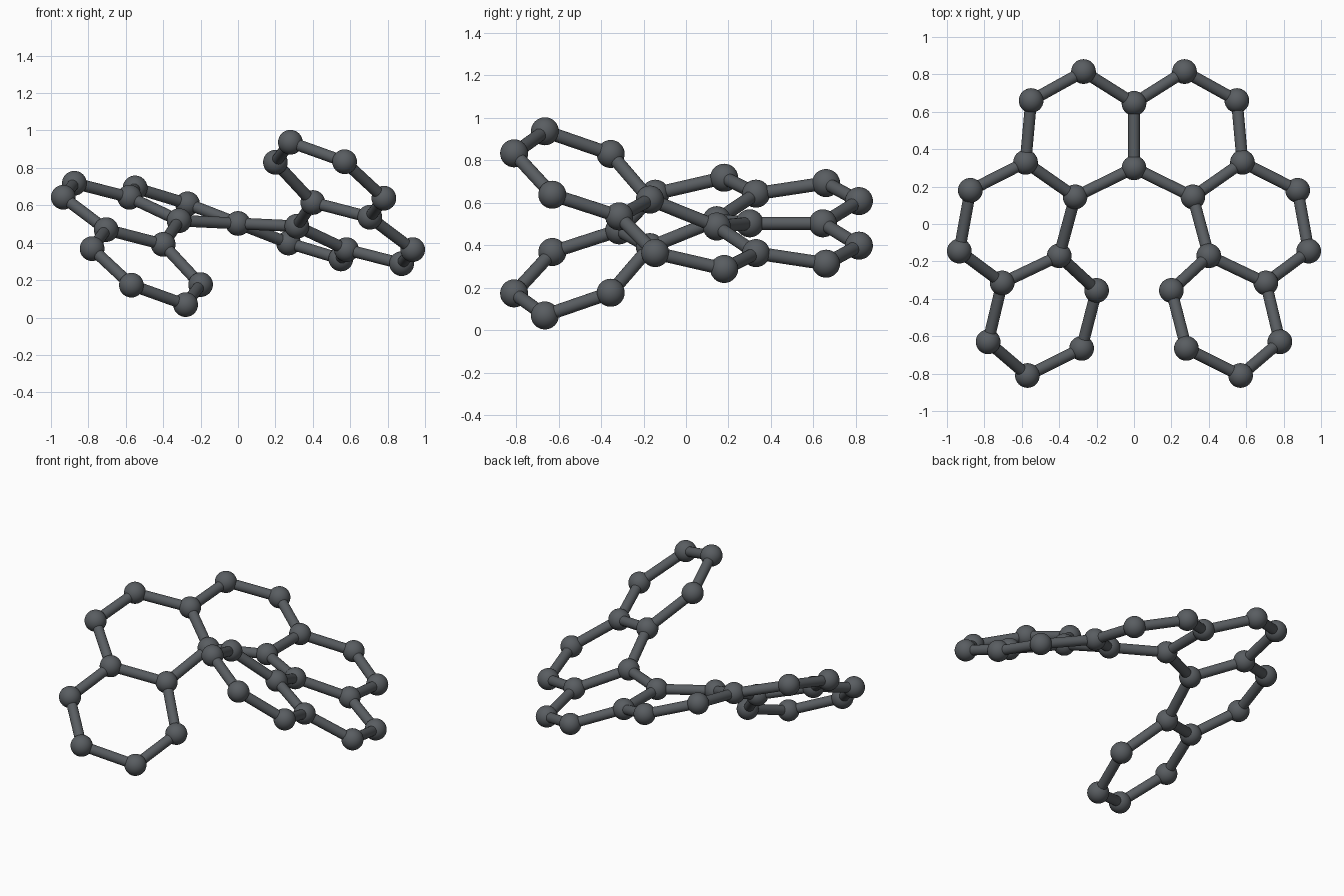
import bpy
from mathutils import Vector

if "Cube" in bpy.data.objects:
    bpy.data.objects.remove(bpy.data.objects["Cube"])

ATOM_R, BOND_R, MID_Z = 0.066, 0.031, 0.503

# Atoms of one half of the spiral of six fused rings (z relative to mid height)
half = {
    "A": (0.27, 0.815, -0.105), "B": (0.55, 0.66, -0.19),
    "C": (0.58, 0.33, -0.14), "D": (0.315, 0.145, -0.015),
    "E": (0.875, 0.18, -0.215), "F": (0.934, -0.145, -0.14),
    "G": (0.705, -0.315, 0.033), "H": (0.40, -0.17, 0.112),
    "I": (0.78, -0.63, 0.135), "J": (0.57, -0.81, 0.33),
    "K": (0.28, -0.665, 0.434), "L": (0.20, -0.355, 0.327),
}
# Two atoms on the twist axis, shared by both halves
axis = {"0": (0, 0.645, 0), "1": (0, 0.30, 0)}
half_bonds = "0A AB BC CD D1 CE EF FG GH HD GI IJ JK KL LH".split()

mat = bpy.data.materials.new("dark_grey")
mat.diffuse_color = (0.10, 0.11, 0.12, 1)
mat.use_nodes = True
mat.node_tree.nodes["Principled BSDF"].inputs["Base Color"].default_value = mat.diffuse_color


def place(p, side):
    """Half-turn about the y axis for side -1."""
    return Vector((p[0] * side, p[1], MID_Z + p[2] * side))


def finish(name):
    obj = bpy.context.object
    obj.name = name
    obj.data.materials.append(mat)
    bpy.ops.object.shade_smooth_by_angle()


def atom(name, p):
    bpy.ops.mesh.primitive_uv_sphere_add(segments=32, ring_count=16, radius=ATOM_R, location=p)
    finish(name)


def bond(name, a, b):
    d = b - a
    bpy.ops.mesh.primitive_cylinder_add(vertices=20, radius=BOND_R, depth=d.length,
                                        location=(a + b) / 2,
                                        rotation=d.to_track_quat('Z', 'Y').to_euler())
    finish(name)


# Shared central atoms and bond
for key, p in axis.items():
    atom("central_atom_" + key, place(p, 1))
bond("central_bond", place(axis["0"], 1), place(axis["1"], 1))

# Both twisted arms
points = {**half, **axis}
for side, label in ((1, "right"), (-1, "left")):
    for key, p in half.items():
        atom(f"{label}_atom_{key}", place(p, side))
    for a, b in half_bonds:
        bond(f"{label}_bond_{a}{b}", place(points[a], side), place(points[b], side))
